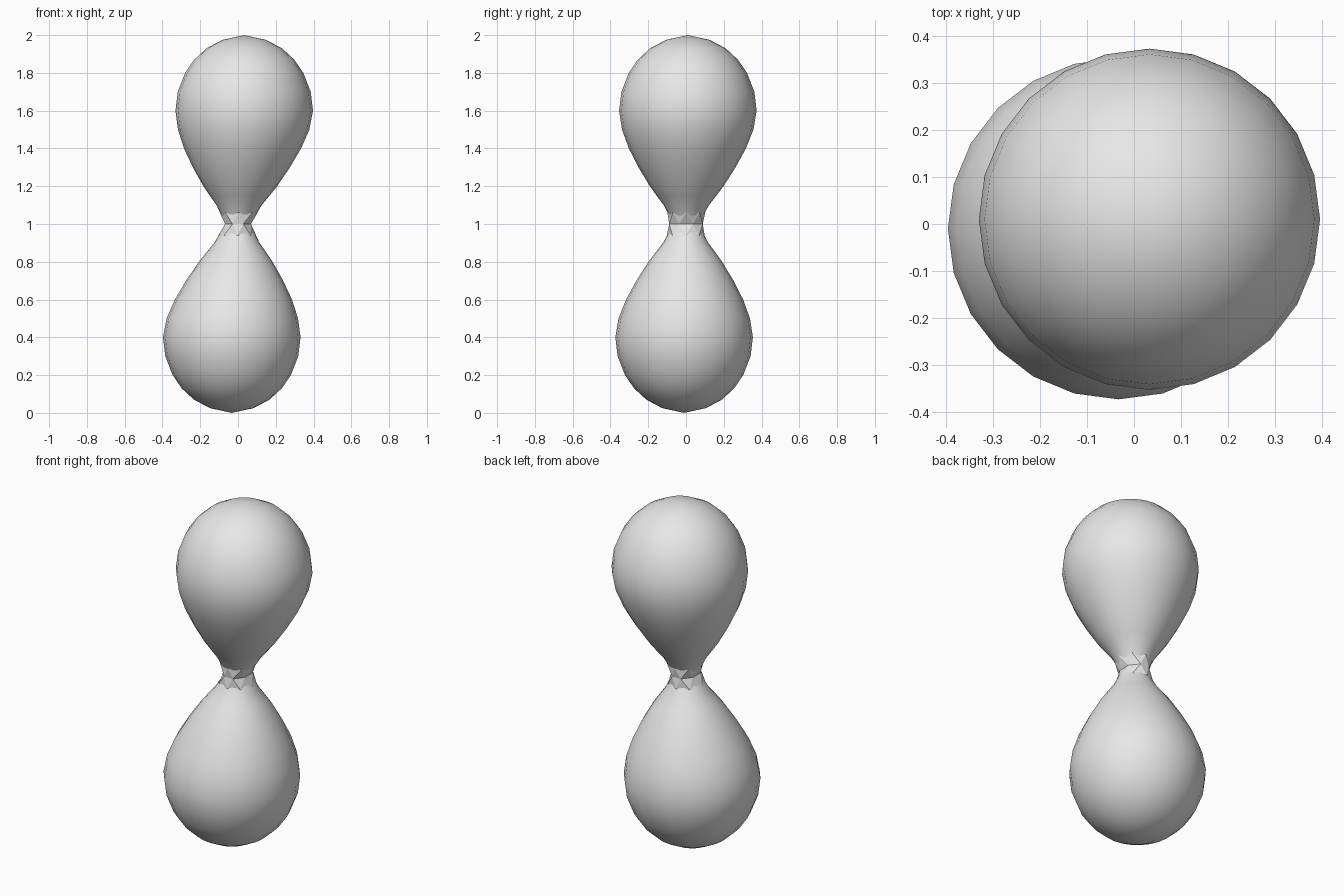
import bpy, bmesh, math

if "Cube" in bpy.data.objects:
    bpy.data.objects.remove(bpy.data.objects["Cube"])

grey = bpy.data.materials.new("plain grey")
grey.diffuse_color = (0.8, 0.8, 0.8, 1)
grey.use_nodes = True
grey.node_tree.nodes["Principled BSDF"].inputs["Base Color"].default_value = grey.diffuse_color

# Bulb profile: (height, radius) from the neck to the pole
PROFILE = [(1.045, .09), (1.1, .12), (1.15, .158), (1.2, .195), (1.3, .257),
           (1.4, .31), (1.5, .348), (1.6, .364), (1.7, .352), (1.8, .313),
           (1.87, .265), (1.93, .2), (1.975, .115)]
SIDES = 24


def lean(z):
    """Centre of the cross-section, drifting sideways as the bulb widens."""
    t = min(1, max(0, (z - 1.0) / 0.55))
    return 0.033 * t, 0.01 * t


def finish(name, bm):
    bmesh.ops.recalc_face_normals(bm, faces=bm.faces)
    mesh = bpy.data.meshes.new(name)
    bm.to_mesh(mesh)
    bm.free()
    mesh.materials.append(grey)
    obj = bpy.data.objects.new(name, mesh)
    bpy.context.collection.objects.link(obj)
    return obj


def ring(bm, z, rx, ry, sides, turn=0, s=1):
    """Cross-section; s = -1 reflects it through the centre of the neck."""
    cx, cy = lean(z)
    verts = []
    for i in range(sides):
        a = 2 * math.pi * (i + turn) / sides
        verts.append(bm.verts.new((s * (cx + rx * math.cos(a)),
                                   s * (cy + ry * math.sin(a)),
                                   1 + s * (z - 1))))
    return verts


def bulb(name, s):
    bm = bmesh.new()
    rings = [ring(bm, z, r, r, SIDES, 0, s) for z, r in PROFILE]
    for a, b in zip(rings, rings[1:]):
        for i in range(SIDES):
            j = (i + 1) % SIDES
            bm.faces.new((a[i], a[j], b[j], b[i]))
    cx, cy = lean(2)
    pole = bm.verts.new((s * cx, s * cy, 1 + s))
    for i in range(SIDES):
        bm.faces.new((rings[-1][i], rings[-1][(i + 1) % SIDES], pole))
    obj = finish(name, bm)
    for f in obj.data.polygons:
        f.use_smooth = True


bulb("upper_bulb", 1)
bulb("lower_bulb", -1)

# Faceted neck: zigzag triangles between three offset rings
bm = bmesh.new()
N = 8
top = ring(bm, 1.06, .1, .1, N)
mid = ring(bm, 1.0, .074, .096, N, .5)
low = ring(bm, 1.06, .1, .1, N, N / 2, -1)
for outer in (top, low):
    for i in range(N):
        j = (i + 1) % N
        bm.faces.new((outer[i], outer[j], mid[i]))
        bm.faces.new((mid[i], outer[j], mid[j]))
finish("neck", bm)
